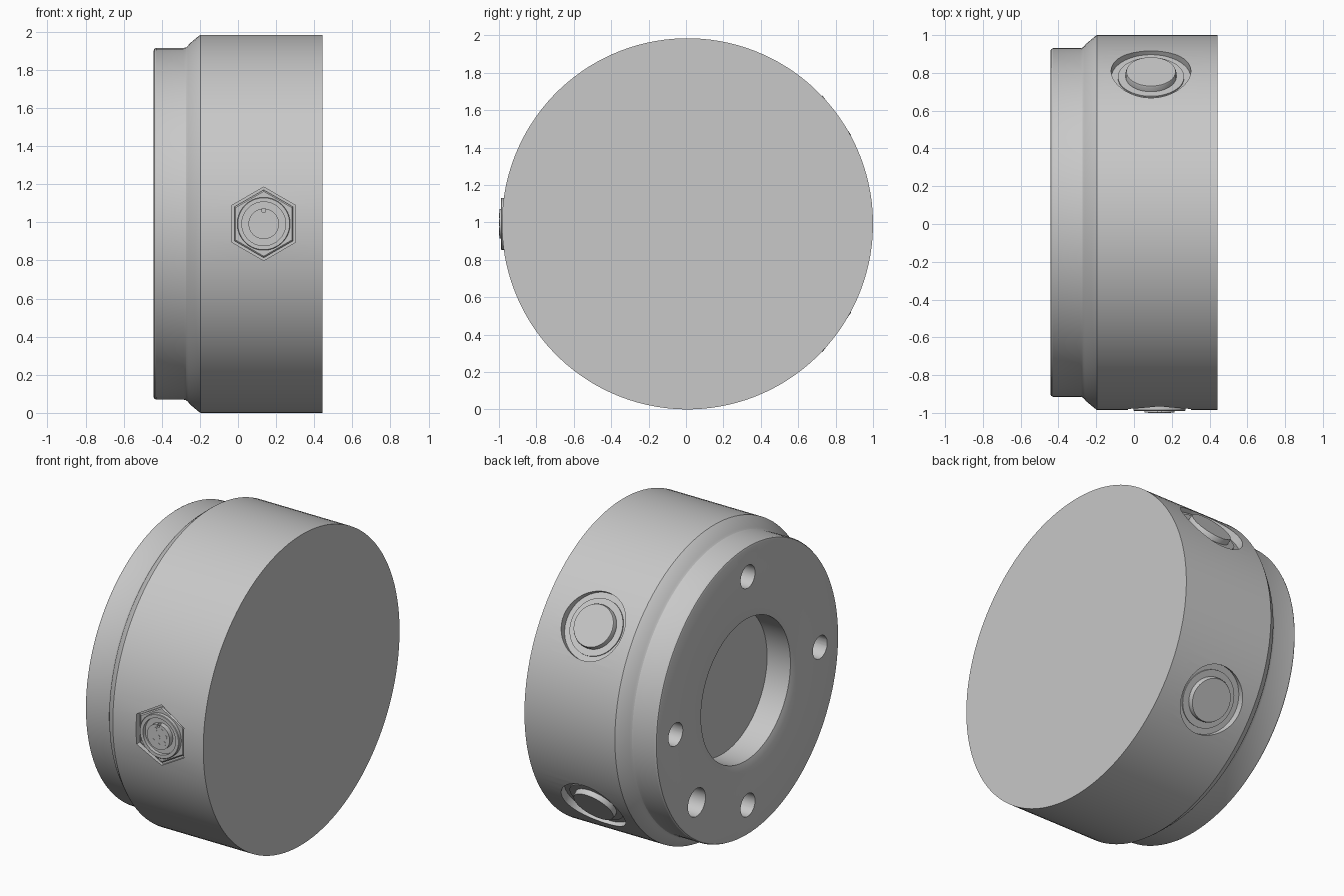
import bpy, bmesh, math
from mathutils import Vector, Matrix

if "Cube" in bpy.data.objects:
    bpy.data.objects.remove(bpy.data.objects["Cube"], do_unlink=True)

R = 0.992                             # barrel radius
END = 0.443                           # half the barrel length
AXIS = Vector((0, 0.008, R))          # barrel centre
LEFTWARD = Vector((-1, 0, 0))
FRONT = Vector((0, -1, 0))

grey = bpy.data.materials.new("machined_grey")
grey.use_nodes = True
colour = (0.58, 0.58, 0.58, 1)
grey.diffuse_color = colour
grey.node_tree.nodes["Principled BSDF"].inputs["Base Color"].default_value = colour


def turned(name, profile, origin, axis, sides=48):
    """Solid of revolution from (radius, height) points, capped at both ends."""
    side = Vector((0, 0, 1)) if abs(axis.x) > 0.9 else Vector((1, 0, 0))
    frame = Matrix((side, axis.cross(side), axis)).transposed()
    bm = bmesh.new()
    rings = []
    for r, h in profile:
        ring = []
        for i in range(sides):
            a = 2 * math.pi * (i + 0.5) / sides
            p = Vector((r * math.cos(a), r * math.sin(a), h))
            ring.append(bm.verts.new(origin + frame @ p))
        rings.append(ring)
    for low, high in zip(rings, rings[1:]):
        for i in range(sides):
            j = (i + 1) % sides
            bm.faces.new((low[i], low[j], high[j], high[i]))
    bm.faces.new(rings[0][::-1])
    bm.faces.new(rings[-1])
    bmesh.ops.recalc_face_normals(bm, faces=bm.faces)
    mesh = bpy.data.meshes.new(name)
    bm.to_mesh(mesh)
    bm.free()
    mesh.materials.append(grey)
    obj = bpy.data.objects.new(name, mesh)
    bpy.context.collection.objects.link(obj)
    return obj


def select(obj):
    bpy.ops.object.select_all(action='DESELECT')
    obj.select_set(True)
    bpy.context.view_layer.objects.active = obj


def cut(target, cutter):
    cutter.hide_render = True
    mod = target.modifiers.new("cut", 'BOOLEAN')
    mod.operation = 'DIFFERENCE'
    mod.solver = 'EXACT'
    mod.object = cutter
    select(target)
    bpy.ops.object.modifier_apply(modifier=mod.name)
    bpy.data.objects.remove(cutter, do_unlink=True)


def smooth(obj):
    select(obj)
    bpy.ops.object.shade_smooth_by_angle(angle=math.radians(25))


# Barrel: recess floor, recess lip, end face, stepped collar, main body
barrel = turned("barrel", [
    (0.452, END - 0.18), (0.452, END - 0.015), (0.495, END),
    (0.908, END), (0.918, END - 0.004), (0.923, END - 0.014),
    (0.923, 0.285), (0.926, 0.272), (0.935, 0.262), (0.945, 0.255),
    (0.985, 0.207), (R, 0.197), (R, -END)], AXIS, LEFTWARD, 128)

# Four bolt holes and one larger cable hole in the collar face
for angle, radius in ((0, 0.073), (90, 0.073), (180, 0.073), (270, 0.073), (-45, 0.089)):
    a = math.radians(angle)
    spot = AXIS + 0.73 * Vector((0, math.cos(a), math.sin(a)))
    cut(barrel, turned("hole_cutter", [(radius, 0.1), (radius, 0.6)], spot, LEFTWARD, 32))

# Two round buttons in pockets on the back, mirrored up and down
for side, word in ((1, "upper"), (-1, "lower")):
    a = math.radians(36) * side
    out = Vector((0, math.cos(a), math.sin(a)))
    spot = AXIS + Vector((0.09, 0, 0))
    cut(barrel, turned("pocket_cutter", [(0.211, 0.945), (0.211, 1.1)], spot, out))
    smooth(turned(word + "_button_collar", [(0.175, 0.93), (0.175, 0.953)], spot, out))
    smooth(turned(word + "_button",
                  [(0.134, 0.935), (0.134, 0.978), (0.13, 0.987)], spot, out))

# Hexagonal socket and nut on the front
port = AXIS + Vector((0.135, 0, 0))
cut(barrel, turned("socket_cutter", [(0.193, 0.955), (0.193, 1.1)], port, FRONT, 6))
turned("hex_nut", [(0.178, 0.94), (0.178, 0.966), (0.17, 0.972)], port, FRONT, 6)
smooth(barrel)

# Connector: outer ring with a groove, and a keyed insert carrying pins
smooth(turned("connector_ring", [
    (0.115, 0.974), (0.115, 0.997), (0.136, 0.997), (0.139, 0.994), (0.139, 0.945)],
    port, FRONT))
insert = turned("connector_insert", [(0.08, 0.95), (0.08, 1.006)], port, FRONT)
cut(insert, turned("key_cutter", [(0.014, 0.985), (0.014, 1.1)],
                   port + Vector((0, 0, 0.072)), FRONT, 4))
smooth(insert)
spots = [Vector((0, 0, 0))]
for k in range(7):
    a = 2 * math.pi * k / 7 - math.pi / 2
    spots.append(0.05 * Vector((math.cos(a), 0, math.sin(a))))
for k, spot in enumerate(spots):
    smooth(turned("pin_%d" % k, [(0.013, 1.0), (0.013, 1.008)], port + spot, FRONT, 16))
